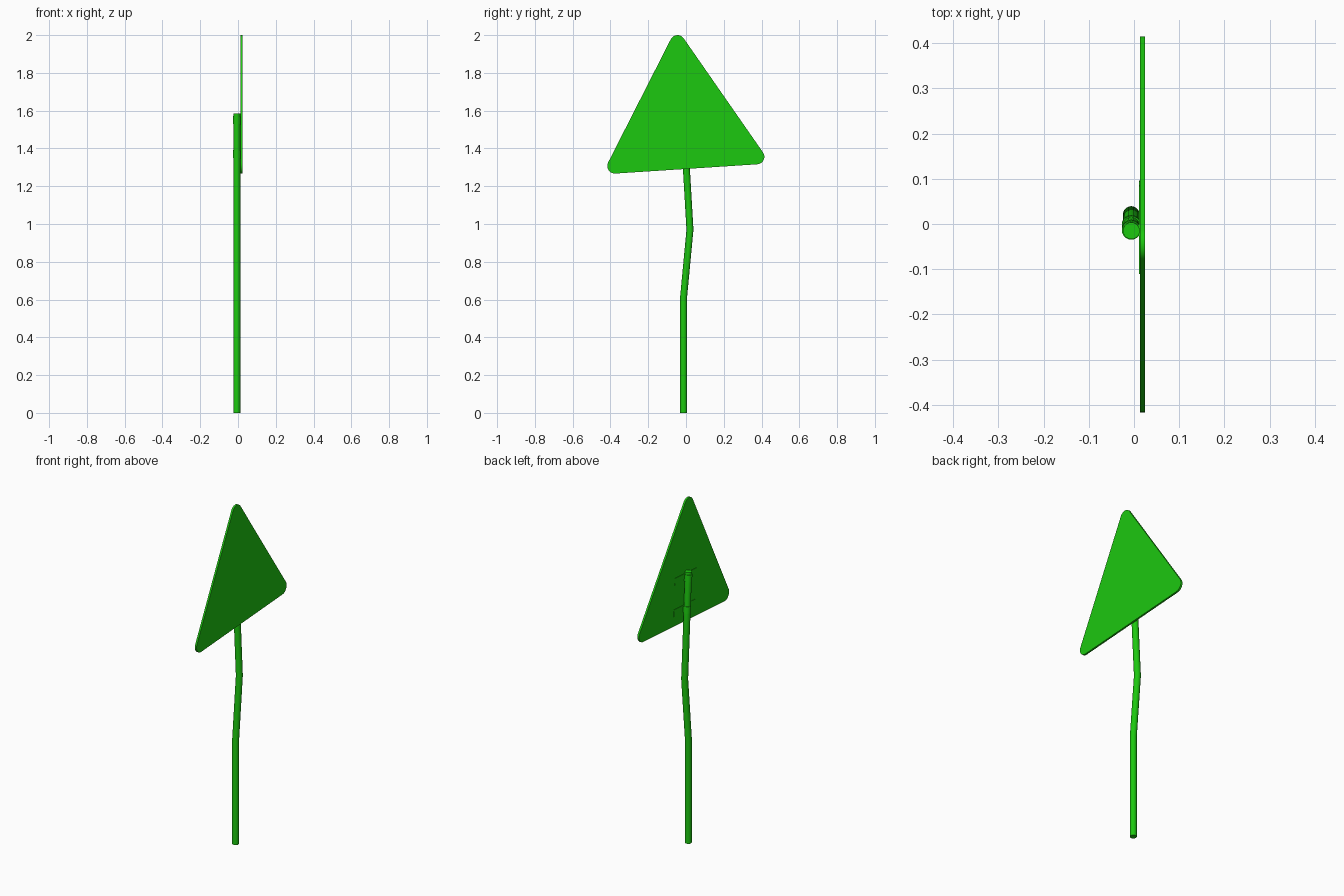
import bpy, bmesh, math
from mathutils import Vector, Matrix

if "Cube" in bpy.data.objects:
    bpy.data.objects.remove(bpy.data.objects["Cube"])

green = bpy.data.materials.new("green")
green.diffuse_color = (0.012, 0.58, 0.005, 1)
green.use_nodes = True
green.node_tree.nodes["Principled BSDF"].inputs["Base Color"].default_value = green.diffuse_color

POLE_X, POLE_R = -0.006, 0.0185
TILT = Matrix.Rotation(math.radians(3.4), 4, 'X')


def finish(name, bm):
    bmesh.ops.recalc_face_normals(bm, faces=bm.faces)
    mesh = bpy.data.meshes.new(name)
    bm.to_mesh(mesh)
    bm.free()
    obj = bpy.data.objects.new(name, mesh)
    bpy.context.collection.objects.link(obj)
    mesh.materials.append(green)
    bpy.ops.object.select_all(action='DESELECT')
    obj.select_set(True)
    bpy.context.view_layer.objects.active = obj
    bpy.ops.object.shade_smooth_by_angle(angle=math.radians(35))
    return obj


# bent pole: rings lofted along a kinked path
def build_pole(path, sides=20):
    bm = bmesh.new()
    rings = []
    for y, z in path:
        rings.append([bm.verts.new((POLE_X + POLE_R * math.cos(a), y + POLE_R * math.sin(a), z))
                      for a in (2 * math.pi * i / sides for i in range(sides))])
    for low, high in zip(rings, rings[1:]):
        for i in range(sides):
            j = (i + 1) % sides
            bm.faces.new((low[i], low[j], high[j], high[i]))
    bm.faces.new(rings[0][::-1])
    bm.faces.new(rings[-1])
    finish("pole", bm)


# triangular plate with rounded corners, given the corner arc centres (y, z)
def build_plate(centres, radius, x0, x1, steps=8):
    bm = bmesh.new()
    outline = []
    for k, c in enumerate(centres):
        c = Vector(c)
        before, after = Vector(centres[k - 1]), Vector(centres[(k + 1) % 3])
        d0, d1 = c - before, after - c
        start = math.atan2(-d0.x, d0.y)
        end = math.atan2(-d1.x, d1.y)
        sweep = (end - start) % (2 * math.pi)
        for i in range(steps + 1):
            a = start + sweep * i / steps
            outline.append((c.x + radius * math.cos(a), c.y + radius * math.sin(a)))
    face = bm.faces.new([bm.verts.new((x0, y, z)) for y, z in outline])
    out = bmesh.ops.extrude_face_region(bm, geom=[face], use_keep_orig=True)
    verts = [v for v in out["geom"] if isinstance(v, bmesh.types.BMVert)]
    bmesh.ops.translate(bm, verts=verts, vec=(x1 - x0, 0, 0))
    finish("sign_plate", bm)


# clamp: collar around the pole and a flat strip against the plate
def build_clamp(name, y, z):
    place = Matrix.Translation((0, y, z)) @ TILT
    bm = bmesh.new()
    bmesh.ops.create_cone(bm, cap_ends=True, segments=20, radius1=0.021, radius2=0.021, depth=0.04,
                          matrix=place @ Matrix.Translation((POLE_X, 0, 0)))
    finish(name + "_collar", bm)
    bm = bmesh.new()
    bmesh.ops.create_cube(bm, size=1, matrix=place @ Matrix.Translation((0.0125, 0, 0))
                          @ Matrix.Diagonal((0.003, 0.195, 0.04, 1)))
    finish(name + "_strip", bm)


build_pole([(-0.013, 0), (-0.013, 0.61), (0.021, 0.97), (-0.015, 1.585)])
# counter-clockwise in the y-z plane (the rounding is on the outside)
build_plate([(-0.045, 1.96), (-0.377, 1.307), (0.375, 1.356)], 0.04, 0.013, 0.024)
build_clamp("upper_clamp", -0.0125, 1.55)
build_clamp("lower_clamp", -0.002, 1.37)
